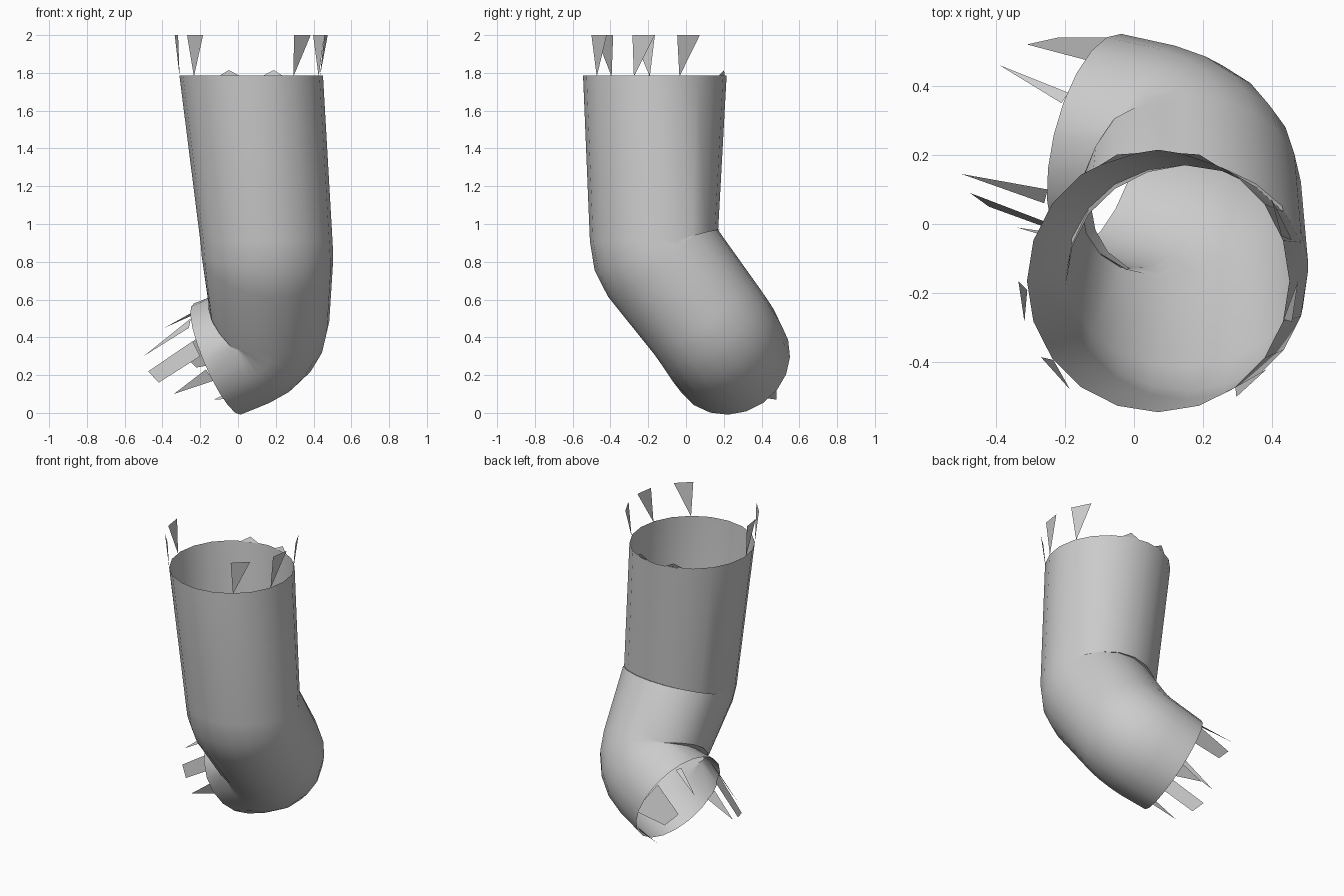
import bpy, bmesh, math
from mathutils import Vector

if "Cube" in bpy.data.objects:
    bpy.data.objects.remove(bpy.data.objects["Cube"])

SIDES = 20
# centre line points with tube radius
PATH = [((0.07, -0.165, 1.785), 0.38), ((0.155, -0.16, 0.86), 0.35),
        ((0.155, 0.165, 0.41), 0.33), ((-0.11, 0.24, 0.285), 0.32)]


def make_object(name, bm, smooth=False):
    me = bpy.data.meshes.new(name)
    bm.to_mesh(me)
    bm.free()
    ob = bpy.data.objects.new(name, me)
    bpy.context.collection.objects.link(ob)
    if smooth:
        bpy.ops.object.select_all(action='DESELECT')
        ob.select_set(True)
        bpy.context.view_layer.objects.active = ob
        bpy.ops.object.shade_smooth_by_angle(angle=math.radians(40))
    return ob


def stations():
    """Ring centre, tangent, radius and corner pivot; each corner is a tight arc."""
    pts = [Vector(p) for p, r in PATH]
    rad = [r for p, r in PATH]
    out = [(pts[0], (pts[1] - pts[0]).normalized(), rad[0], None)]
    for i in (1, 2):
        a = (pts[i] - pts[i - 1]).normalized()
        b = (pts[i + 1] - pts[i]).normalized()
        ang = a.angle(b)
        bend = rad[i] * (0.45 if i == 1 else 0.6)
        start = pts[i] - a * bend * math.tan(ang / 2)
        side = (b - a * a.dot(b)).normalized()
        pivot = (start + side * bend, (b - a).normalized(), (a + b).normalized())
        steps = 2 if i == 1 else 4
        for k in range(steps + 1):
            t = ang * k / steps
            c = start + a * bend * math.sin(t) + side * bend * (1 - math.cos(t))
            out.append((c, a * math.cos(t) + side * math.sin(t), rad[i], pivot))
    # open lower mouth, cut slightly askew
    out.append((pts[3], Vector((-0.85, 0.27, -0.45)).normalized(), rad[3], None))
    return out


# bent tube, open at both ends
bm = bmesh.new()
u, prev_t, prev = Vector((1, 0, 0)), Vector((0, 0, -1)), None
for n, (c, t, r, pivot) in enumerate(stations()):
    u = (prev_t.rotation_difference(t) @ u).normalized()
    v = u.cross(t)
    if n == 0:
        u, v = Vector((1, 0, 0)), Vector((0, 1, 0))   # flat top rim
    ring = []
    for k in range(SIDES):
        a = 2 * math.pi * k / SIDES
        p = c + r * (math.cos(a) * u + math.sin(a) * v)
        if pivot:
            # inside the elbow, gather points on the mitre plane
            d = p - pivot[0]
            if d.dot(pivot[1]) > 0:
                p -= pivot[2] * d.dot(pivot[2])
        ring.append(bm.verts.new(p))
    if prev:
        for k in range(SIDES):
            j = (k + 1) % SIDES
            bm.faces.new((prev[k], ring[k], ring[j], prev[j]))
    prev, prev_t = ring, t
bmesh.ops.remove_doubles(bm, verts=bm.verts, dist=0.002)
bmesh.ops.recalc_face_normals(bm, faces=bm.faces)
make_object("bent_tube", bm, True)


def rim(deg, r, z):
    a = math.radians(deg)
    return (0.07 + r * math.cos(a), -0.165 + r * math.sin(a), z)


# torn shards standing on the top rim: tip angle, then the two upper angles
bm = bmesh.new()
for tip, a, b in [(184, 180, 197), (217, 213, 231), (306, 304, 321),
                  (343, 343, 360), (20, 17, 36)]:
    bm.faces.new([bm.verts.new(p) for p in
                  (rim(tip, 0.38, 1.78), rim(b, 0.405, 2.0), rim(a, 0.405, 2.0))])
# low nubs at the back of the same rim
for a in (72, 108):
    bm.faces.new([bm.verts.new(p) for p in
                  (rim(a - 9, 0.375, 1.783), rim(a + 9, 0.375, 1.783),
                   rim(a, 0.385, 1.815))])
make_object("top_shards", bm)

# torn shards around the lower mouth
SHARDS = [
    [(0.0, 0.54, 0.28), (-0.12, 0.47, 0.46), (-0.31, 0.52, 0.33), (-0.22, 0.54, 0.24)],
    [(-0.19, 0.38, 0.54), (-0.21, 0.35, 0.55), (-0.39, 0.46, 0.45)],
    [(-0.25, 0.10, 0.50), (-0.26, 0.06, 0.45), (-0.50, 0.145, 0.30)],
    [(-0.24, 0.0, 0.38), (-0.20, -0.03, 0.30), (-0.42, 0.05, 0.16), (-0.475, 0.09, 0.22)],
    [(0.02, 0.48, 0.14), (0.05, 0.41, 0.08), (-0.13, 0.48, 0.07)],
    [(-0.17, -0.06, 0.23), (-0.13, -0.04, 0.17), (-0.34, -0.01, 0.10)],
]
bm = bmesh.new()
for pts in SHARDS:
    bm.faces.new([bm.verts.new(p) for p in pts])
make_object("mouth_shards", bm)
